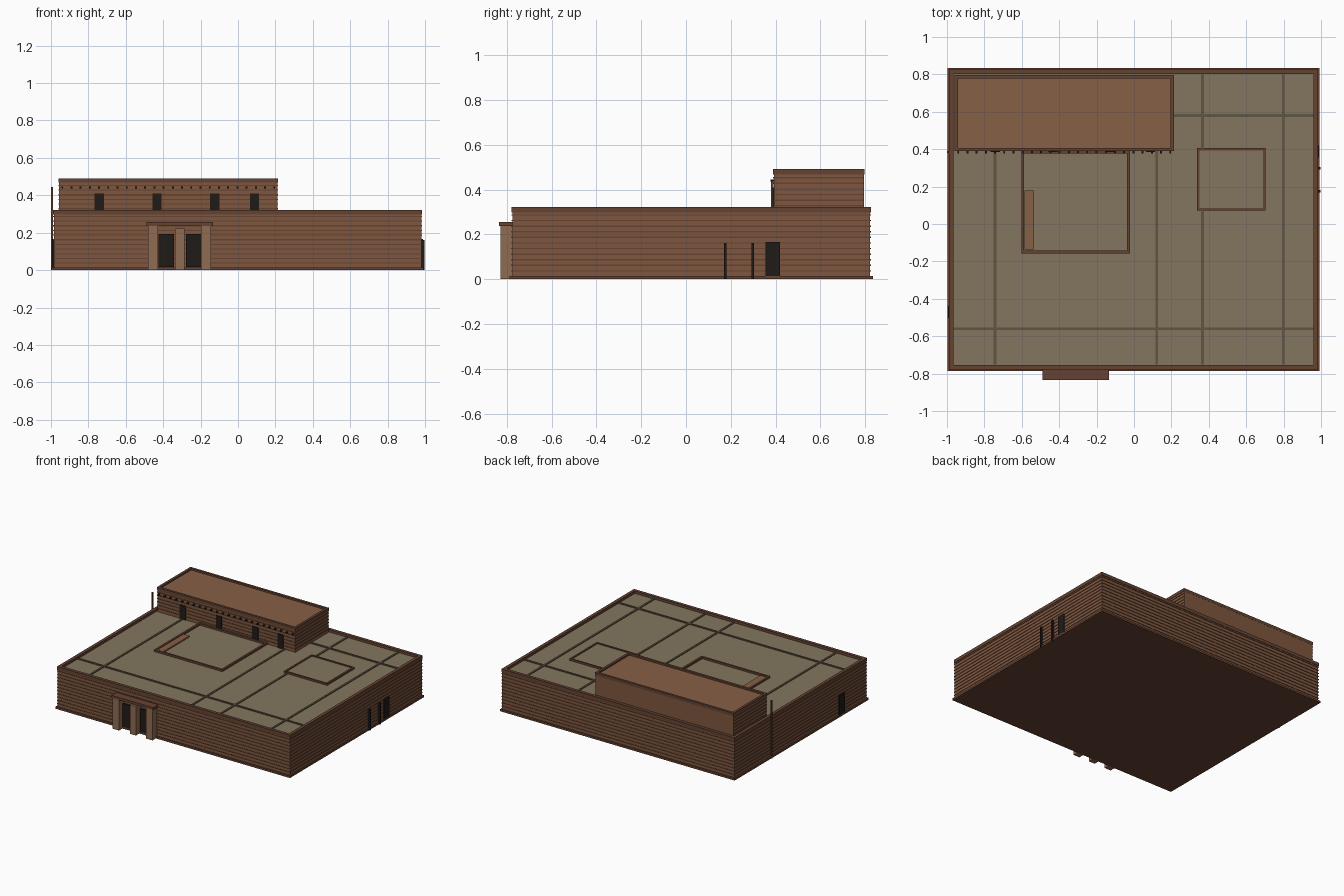
import bpy, bmesh

if "Cube" in bpy.data.objects:
    bpy.data.objects.remove(bpy.data.objects["Cube"])


def mat(name, r, g, b):
    m = bpy.data.materials.new(name)
    m.diffuse_color = (r, g, b, 1)
    m.use_nodes = True
    m.node_tree.nodes["Principled BSDF"].inputs["Base Color"].default_value = m.diffuse_color
    return m


BRICK = mat("adobe_brick", 0.21, 0.095, 0.05)
TRIM = mat("dark_trim", 0.13, 0.056, 0.032)
TOP = mat("upper_roof_clay", 0.24, 0.115, 0.06)
ROOF = mat("roof_plaster", 0.23, 0.18, 0.115)
BEAM = mat("roof_beam", 0.12, 0.09, 0.05)
STONE = mat("pale_stone", 0.28, 0.15, 0.085)
DARK = mat("dark_wood", 0.014, 0.011, 0.009)


def boxes(name, items, material):
    """One object made of boxes given as (x0, x1, y0, y1, z0, z1)."""
    bm = bmesh.new()
    for x0, x1, y0, y1, z0, z1 in items:
        geo = bmesh.ops.create_cube(bm, size=1)
        for v in geo["verts"]:
            v.co = ((x0 + x1) / 2 + v.co.x * (x1 - x0),
                    (y0 + y1) / 2 + v.co.y * (y1 - y0),
                    (z0 + z1) / 2 + v.co.z * (z1 - z0))
    me = bpy.data.meshes.new(name)
    bm.to_mesh(me)
    bm.free()
    me.materials.append(material)
    ob = bpy.data.objects.new(name, me)
    bpy.context.collection.objects.link(ob)
    return ob


def ring(x0, x1, y0, y1, z0, z1, w):
    """Rectangular frame of wall thickness w, as four boxes."""
    return [(x0, x1, y0, y0 + w, z0, z1), (x0, x1, y1 - w, y1, z0, z1),
            (x0, x0 + w, y0 + w, y1 - w, z0, z1), (x1 - w, x1, y0 + w, y1 - w, z0, z1)]


# Main building
X0, X1, Y0, Y1 = -0.985, 0.982, -0.775, 0.822
DECK, WALL = 0.303, 0.322
boxes("plinth", [(-0.996, 0.991, -0.787, 0.834, 0, 0.015)], TRIM)
boxes("main_walls", [(X0, X1, Y0, Y1, 0.004, DECK - 0.006)], BRICK)
boxes("main_roof", [(X0 + 0.01, X1 - 0.01, Y0 + 0.01, Y1 - 0.01, DECK - 0.006, DECK)], ROOF)
boxes("main_parapet", ring(X0 - 0.003, X1 + 0.003, Y0 - 0.003, Y1 + 0.003,
                           DECK - 0.006, WALL, 0.024), TRIM)

# Projecting brick courses
courses = []
for i in range(11):
    z = 0.034 + i * 0.025
    courses += ring(X0 - 0.003, X1 + 0.003, Y0 - 0.003, Y1 + 0.003, z, z + 0.006, 0.006)
boxes("main_courses", courses, TRIM)

# Upper storey at the back left
UX0, UX1, UY0, UY1 = -0.957, 0.21, 0.392, 0.795
boxes("upper_walls", [(UX0, UX1, UY0, UY1, DECK - 0.003, 0.47)], BRICK)
boxes("upper_roof", [(UX0 + 0.008, UX1 - 0.008, UY0 + 0.008, UY1 - 0.008, 0.47, 0.478)], TOP)
boxes("upper_parapet", ring(UX0 - 0.003, UX1 + 0.003, UY0 - 0.003, UY1 + 0.001,
                            0.468, 0.491, 0.018), TRIM)
upper = []
for i in range(6):
    z = 0.325 + i * 0.025
    upper += [(UX0 - 0.003, UX1 + 0.003, UY0 - 0.003, UY0 + 0.003, z, z + 0.006),
              (UX0 - 0.003, UX0 + 0.003, UY0 + 0.003, UY1, z, z + 0.006),
              (UX1 - 0.003, UX1 + 0.003, UY0 + 0.003, UY1, z, z + 0.006)]
boxes("upper_courses", upper, TRIM)
boxes("upper_doors", [(x - 0.025, x + 0.025, UY0 - 0.006, UY0 + 0.004, DECK, 0.41)
                      for x in (-0.742, -0.433, -0.125, 0.088)], DARK)

# Row of beam ends under the upper parapet
boxes("beam_ends", [(x - 0.005, x + 0.005, UY0 - 0.015, UY0 + 0.004, 0.436, 0.446)
                    for x in (-0.94 + i * 0.0493 for i in range(24))], DARK)

# Roof ribs
R = 0.007
ribs = [(x - R, x + R, -0.752, y1, DECK - 0.002, DECK + 0.006)
        for x, y1 in ((-0.743, UY0), (0.121, UY0), (0.366, 0.8), (0.797, 0.8))]
ribs += [(x0, 0.962, y - R, y + R, DECK - 0.002, DECK + 0.007)
         for x0, y in ((-0.965, -0.56), (UX1, 0.58))]
boxes("roof_ribs", ribs, BEAM)

# Courtyard curbs on the roof, with plaster infill and a hatch slab
boxes("roof_curbs", ring(-0.602, -0.022, -0.158, 0.392, DECK - 0.002, DECK + 0.014, 0.015)
      + ring(0.338, 0.703, 0.073, 0.407, DECK - 0.002, DECK + 0.014, 0.013), TRIM)
boxes("curb_infill", [(0.351, 0.69, 0.086, 0.394, DECK - 0.002, DECK + 0.0075)], ROOF)
boxes("roof_hatch", [(-0.585, -0.535, -0.135, 0.178, DECK - 0.002, DECK + 0.01)], TOP)

# Front entrance: three piers, lintel, two doors
boxes("entrance_piers", [(-0.482, -0.428, -0.828, Y0, 0, 0.24),
                         (-0.337, -0.285, -0.828, Y0, 0, 0.222),
                         (-0.198, -0.145, -0.828, Y0, 0, 0.24)], STONE)
boxes("entrance_lintel", [(-0.488, -0.134, -0.834, Y0, 0.237, 0.256)], TRIM)
boxes("entrance_doors", [(-0.425, -0.343, Y0 - 0.013, Y0 + 0.005, 0.016, 0.192),
                         (-0.277, -0.197, Y0 - 0.013, Y0 + 0.005, 0.016, 0.192)], DARK)

# Side doors and poles
boxes("side_doors", [(X1 - 0.005, X1 + 0.008, 0.355, 0.42, 0.015, 0.166),
                     (X0 - 0.01, X0 + 0.005, -0.502, -0.438, 0.015, 0.166)], DARK)
boxes("right_posts", [(X1 - 0.003, 0.998, y - 0.006, y + 0.006, 0, 0.162)
                      for y in (0.175, 0.298)], DARK)
boxes("left_tall_pole", [(-1.0, -0.988, 0.379, 0.391, 0, 0.443)], TRIM)
